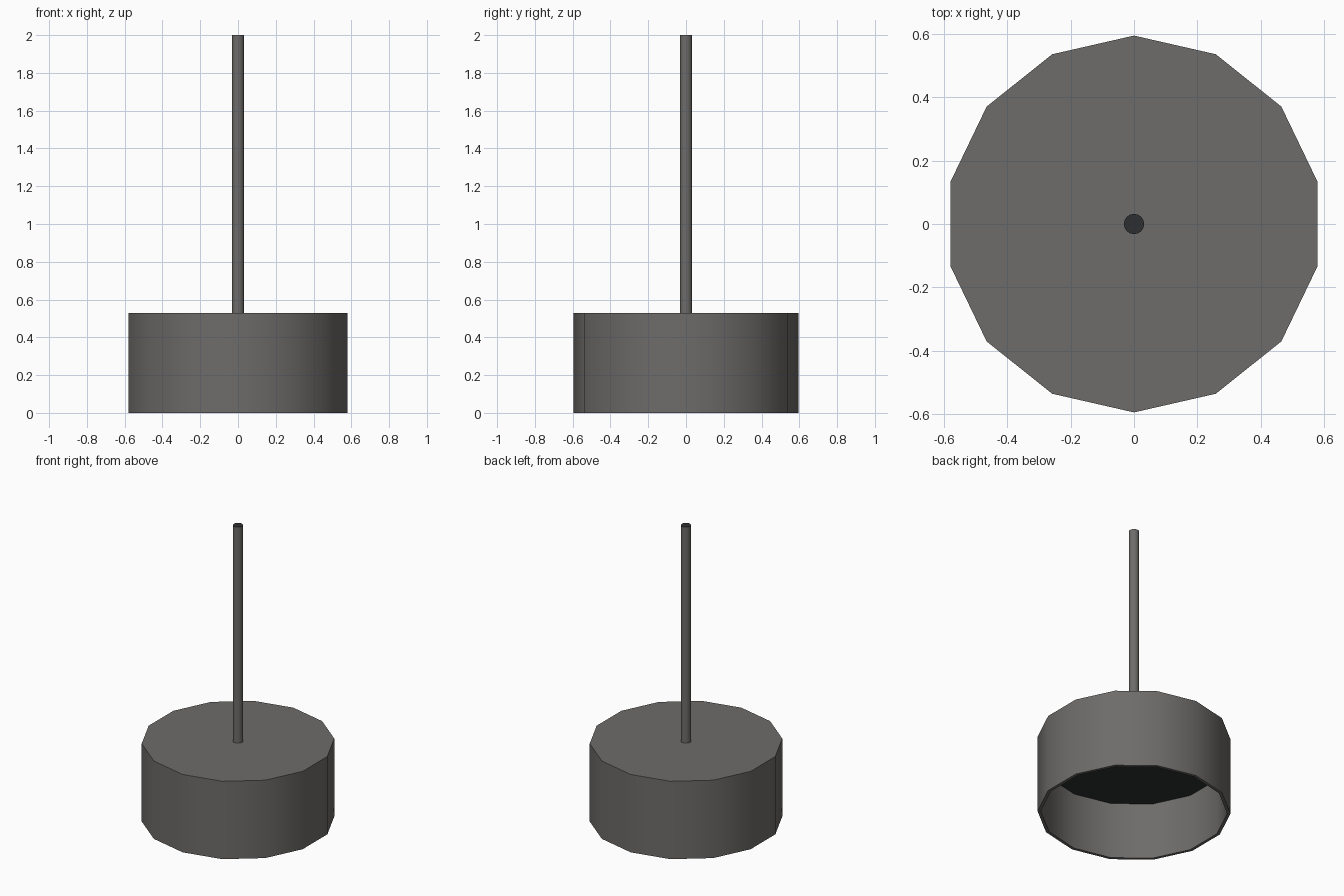
import bpy, bmesh, math

if "Cube" in bpy.data.objects:
    bpy.data.objects.remove(bpy.data.objects["Cube"])


def material(name, rgb):
    m = bpy.data.materials.new(name)
    m.diffuse_color = (*rgb, 1)
    m.use_nodes = True
    m.node_tree.nodes["Principled BSDF"].inputs["Base Color"].default_value = m.diffuse_color
    return m


GREY = material("warm_grey", (0.155, 0.15, 0.143))
DARK = material("dark_charcoal", (0.026, 0.028, 0.031))


def lathe(name, profile, sides, dark_segments):
    """Turn a profile of (radius, z) points about z, capping both ends.
    dark_segments: 'start' and/or 'end' caps painted dark."""
    bm = bmesh.new()
    rings = []
    for r, z in profile:
        rings.append([bm.verts.new((r * math.sin(2 * math.pi * i / sides),
                                    r * math.cos(2 * math.pi * i / sides), z))
                      for i in range(sides)])
    for a, b in zip(rings, rings[1:]):
        for i in range(sides):
            j = (i + 1) % sides
            bm.faces.new((a[i], a[j], b[j], b[i]))
    for key, ring in (("start", rings[0]), ("end", rings[-1])):
        cap = bm.faces.new(ring)
        cap.material_index = 1 if key in dark_segments else 0
    bmesh.ops.recalc_face_normals(bm, faces=bm.faces)
    mesh = bpy.data.meshes.new(name)
    bm.to_mesh(mesh)
    bm.free()
    mesh.materials.append(GREY)
    mesh.materials.append(DARK)
    ob = bpy.data.objects.new(name, mesh)
    bpy.context.collection.objects.link(ob)
    bpy.ops.object.select_all(action='DESELECT')
    ob.select_set(True)
    bpy.context.view_layer.objects.active = ob
    bpy.ops.object.shade_smooth_by_angle(angle=math.radians(40))
    return ob


# Hollow 14-sided drum shade: dark recessed ceiling, inner wall, rim, outer wall, top
lathe("lamp_shade",
      [(0.575, 0.385), (0.575, 0.0), (0.595, 0.0), (0.595, 0.53)],
      14, ("start",))

# Hanging rod with dark end cap
lathe("hanging_rod", [(0.032, 0.525), (0.032, 2.0)], 16, ("end",))
